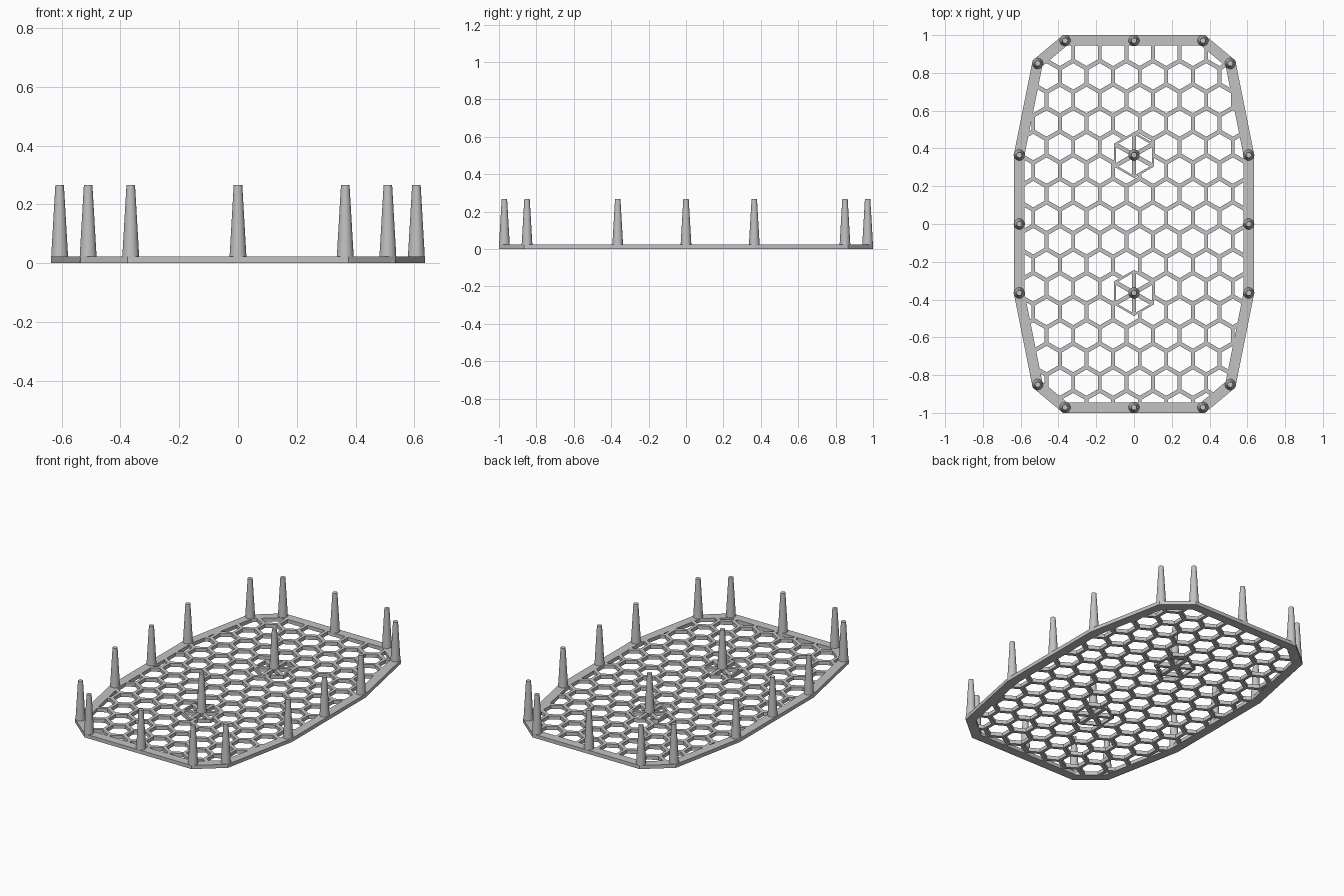
import bpy, bmesh, math
from mathutils import Vector

if "Cube" in bpy.data.objects:
    bpy.data.objects.remove(bpy.data.objects["Cube"], do_unlink=True)

grey = bpy.data.materials.new("plain grey")
grey.use_nodes = True
COLOUR = (0.54, 0.54, 0.54, 1)
grey.diffuse_color = COLOUR
grey.node_tree.nodes["Principled BSDF"].inputs["Base Color"].default_value = COLOUR

HEIGHT = 0.023
PITCH, WALL = 0.1409, 0.02
HOLE = (PITCH - WALL) / math.sqrt(3)
ROW = 1.5 * HOLE + WALL
LATTICE_ORIGIN = Vector((-0.005, -0.029, 0))
HUB_RADIUS, HUB_Y = 0.122, 0.365


def finish(name, bm, smooth=False):
    bmesh.ops.recalc_face_normals(bm, faces=bm.faces)
    mesh = bpy.data.meshes.new(name)
    bm.to_mesh(mesh)
    bm.free()
    mesh.materials.append(grey)
    ob = bpy.data.objects.new(name, mesh)
    bpy.context.collection.objects.link(ob)
    if smooth:
        bpy.ops.object.select_all(action="DESELECT")
        ob.select_set(True)
        bpy.context.view_layer.objects.active = ob
        bpy.ops.object.shade_smooth_by_angle(angle=math.radians(40))


def thicken(bm):
    """Raise a flat sheet on the ground into a slab."""
    bmesh.ops.remove_doubles(bm, verts=bm.verts, dist=0.0005)
    geo = bmesh.ops.extrude_face_region(bm, geom=bm.faces[:], use_keep_orig=True)
    top = [v for v in geo["geom"] if isinstance(v, bmesh.types.BMVert)]
    bmesh.ops.translate(bm, verts=top, vec=(0, 0, HEIGHT))


def ring(bm, outer, inner):
    a = [bm.verts.new(p) for p in outer]
    b = [bm.verts.new(p) for p in inner]
    for i in range(len(a)):
        j = (i + 1) % len(a)
        bm.faces.new((a[i], a[j], b[j], b[i]))


def hexagon(centre, radius, stretch=1):
    return [centre + radius * Vector((math.cos(t), math.sin(t) * stretch, 0))
            for t in (math.radians(30 + 60 * k) for k in range(6))]


def offset(points, d):
    """Move every edge of a counter-clockwise outline outwards by d, with mitred corners."""
    out = []
    for i, p in enumerate(points):
        e1 = (p - points[i - 1]).normalized()
        e2 = (points[(i + 1) % len(points)] - p).normalized()
        n1, n2 = Vector((e1.y, -e1.x, 0)), Vector((e2.y, -e2.x, 0))
        out.append(p + (n1 + n2) * d / (1 + n1.dot(n2)))
    return out


# Outline through the pegs, one quarter mirrored to the rest
quarter = [Vector(p) for p in ((0.607, 0.365, 0), (0.51, 0.85, 0), (0.365, 0.971, 0))]
half = quarter + [Vector((-p.x, p.y, 0)) for p in reversed(quarter)]
outline = half + [-p for p in half]

# Rim
bm = bmesh.new()
ring(bm, offset(outline, 0.029), offset(outline, -0.027))
thicken(bm)
finish("rim", bm)

# Honeycomb lattice, clipped to the rim and opened around the hubs
bm = bmesh.new()
cell = PITCH / math.sqrt(3)
for j in range(-9, 9):
    shift = PITCH / 4 if j % 2 else -PITCH / 4
    for i in range(-6, 7):
        c = LATTICE_ORIGIN + Vector((i * PITCH + shift, (j + 0.5) * ROW, 0))
        ring(bm, hexagon(c, cell, ROW / (1.5 * cell)), hexagon(c, HOLE))
bmesh.ops.remove_doubles(bm, verts=bm.verts, dist=0.0015)


def cut(faces, p, q, clear=False):
    e = q - p
    geom = set(faces)
    for f in faces:
        geom.update(f.edges)
        geom.update(f.verts)
    bmesh.ops.bisect_plane(bm, geom=list(geom), plane_co=p, dist=1e-5,
                           plane_no=(e.y, -e.x, 0), clear_outer=clear)


for i, p in enumerate(outline):
    cut(bm.faces[:], p, outline[(i + 1) % len(outline)], True)
hubs = [Vector((0, s * HUB_Y, 0)) for s in (-1, 1)]
for hub in hubs:
    edge = hexagon(hub, HUB_RADIUS - 0.01)
    for k in range(6):
        near = [f for f in bm.faces if (f.calc_center_median() - hub).length < 0.2]
        cut(near, edge[k], edge[(k + 1) % 6])
    inside = []
    for f in bm.faces:
        m = f.calc_center_median()
        if all((q - p).cross(m - p).z > 0 for p, q in zip(edge, edge[1:] + edge[:1])):
            inside.append(f)
    bmesh.ops.delete(bm, geom=inside, context="FACES")
thicken(bm)
finish("honeycomb_lattice", bm)

# Hubs: a hexagon with six triangular openings
for hub, side in zip(hubs, ("front", "back")):
    bm = bmesh.new()
    corners = hexagon(hub, HUB_RADIUS)
    for k in range(6):
        p, q = corners[k], corners[(k + 1) % 6]
        mid = (hub + p + q) / 3
        tri = [hub, p, q]
        ring(bm, tri, [mid + (v - mid) * 0.68 for v in tri])
    thicken(bm)
    finish(side + "_hub", bm)

# Tapered pegs
spots = outline + hubs + [Vector((s * 0.607, 0, 0)) for s in (-1, 1)]
spots += [Vector((0, s * 0.971, 0)) for s in (-1, 1)]
for n, spot in enumerate(spots):
    bm = bmesh.new()
    bmesh.ops.create_cone(bm, cap_ends=True, segments=32, radius1=0.03,
                          radius2=0.0145, depth=0.267)
    bmesh.ops.translate(bm, verts=bm.verts, vec=spot + Vector((0, 0, 0.1335)))
    finish("peg_%02d" % (n + 1), bm, True)
